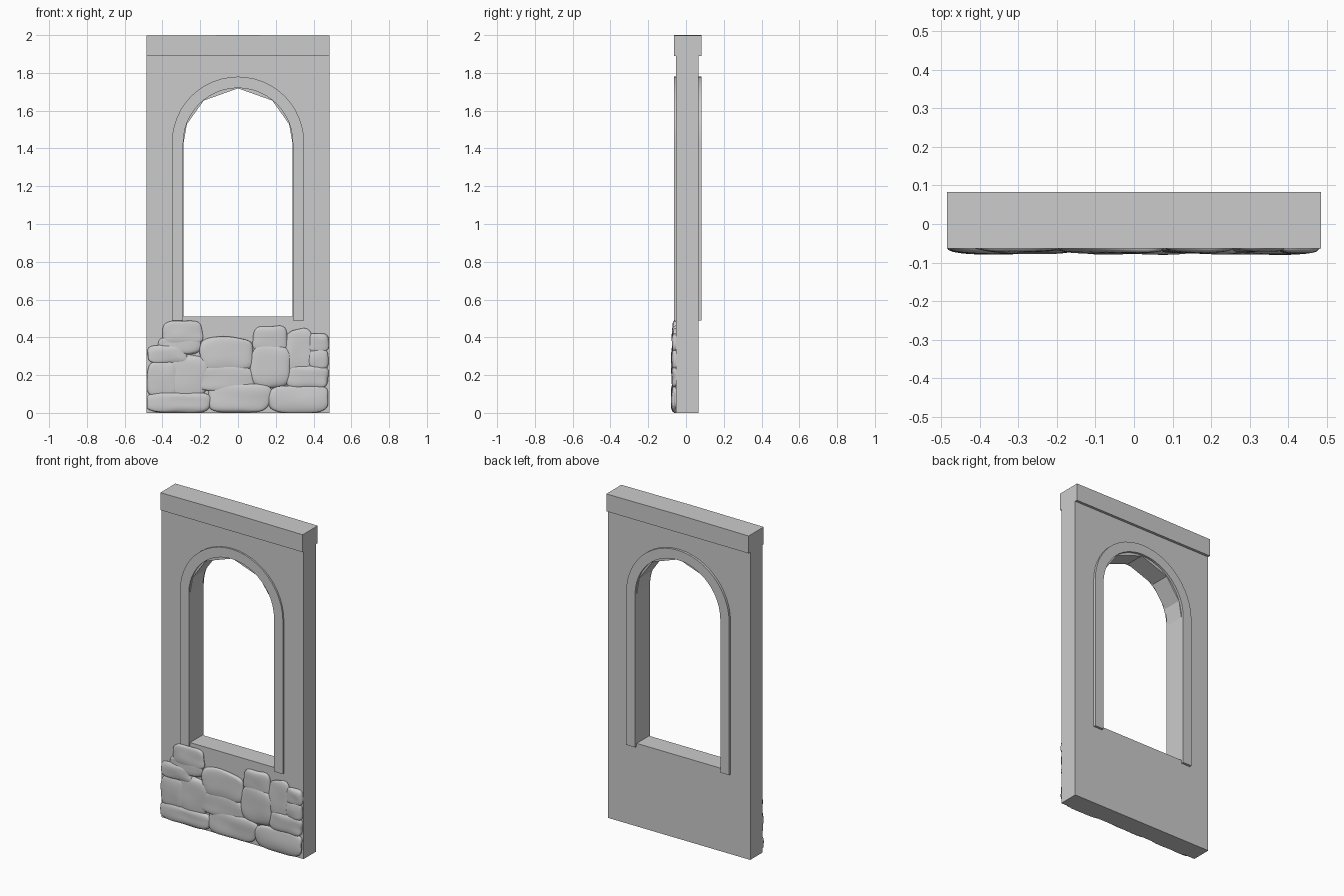
import bpy, bmesh, math, random
from mathutils import Vector, noise

if "Cube" in bpy.data.objects:
    bpy.data.objects.remove(bpy.data.objects["Cube"])

random.seed(4)
HALF_W = 0.484
WALL_FRONT, WALL_BACK = -0.054, 0.067
ARCH_Z = 1.43


def link(name, bm):
    mesh = bpy.data.meshes.new(name)
    bm.to_mesh(mesh)
    bm.free()
    obj = bpy.data.objects.new(name, mesh)
    bpy.context.collection.objects.link(obj)
    return obj


def mirrored_prism(name, half_profile, y0, y1, smooth=False):
    """Extrude the right half of a front profile from y0 to y1 and mirror it."""
    bm = bmesh.new()
    front = [bm.verts.new((x, y0, z)) for x, z in half_profile]
    back = [bm.verts.new((x, y1, z)) for x, z in half_profile]
    bm.faces.new(front)
    bm.faces.new(back[::-1])
    n = len(front)
    for i in range(n):
        j = (i + 1) % n
        if abs(front[i].co.x) + abs(front[j].co.x) > 1e-4:   # no wall on the seam
            bm.faces.new((front[j], front[i], back[i], back[j]))
    bmesh.ops.recalc_face_normals(bm, faces=bm.faces)
    # correct the direction if the open half came out inside-out
    bm.faces.ensure_lookup_table()
    if bm.faces[0].normal.y > 0:
        bmesh.ops.reverse_faces(bm, faces=bm.faces)
    obj = link(name, bm)
    obj.modifiers.new("mirror", 'MIRROR').merge_threshold = 0.0005
    if smooth:
        bpy.ops.object.select_all(action='DESELECT')
        obj.select_set(True)
        bpy.context.view_layer.objects.active = obj
        bpy.ops.object.shade_smooth_by_angle(angle=math.radians(30))
    return obj


def arc(radius, degrees):
    return [(radius * math.cos(math.radians(a)) if a != 90 else 0.0,
             ARCH_Z + radius * math.sin(math.radians(a))) for a in degrees]


# wall panel with a coarse-sided arched opening
opening = arc(0.288, [90, 51, 20, 0])
mirrored_prism("wall", [(0, 0), (HALF_W, 0), (HALF_W, 1.89), (0, 1.89)]
               + opening + [(0.288, 0.51), (0, 0.51)], WALL_FRONT, WALL_BACK)

# top beam
mirrored_prism("top_beam", [(0, 1.89), (HALF_W, 1.89), (HALF_W, 1.997), (0, 2.0)],
               -0.063, 0.083)

# smooth arch trims on both sides
steps = [i * 7.5 for i in range(13)]
trim = ([(0.29, 0.49), (0.35, 0.49)] + arc(0.35, steps)
        + arc(0.29, steps[::-1]))
mirrored_prism("front_trim", trim, -0.064, WALL_FRONT, True)
mirrored_prism("back_trim", trim, WALL_BACK, 0.081, True)

# rubble stones: x min, x max, z min, z max, projection
STONES = [
    (-.40, -.19, .36, .485, .020), (-.48, -.27, .26, .36, .021),
    (-.42, -.20, .31, .41, .018), (-.48, -.32, .09, .28, .023),
    (-.37, -.16, .08, .31, .021), (-.48, -.14, 0, .115, .024),
    (-.20, .08, .22, .40, .022), (-.23, .09, .11, .25, .021),
    (-.16, .17, 0, .16, .025), (.08, .26, .32, .46, .020),
    (.07, .28, .14, .36, .024), (.25, .40, .22, .44, .019),
    (.37, .48, .32, .42, .020), (.37, .48, .23, .34, .022),
    (.25, .48, .13, .25, .023), (.16, .48, 0, .145, .025),
]


def stone(index, x0, x1, z0, z1, depth):
    """Rounded, slightly lumpy block sunk into the wall face."""
    bm = bmesh.new()
    bmesh.ops.create_cube(bm, size=2)
    bmesh.ops.subdivide_edges(bm, edges=bm.edges, cuts=11, use_grid_fill=True)
    seed = Vector((random.random(), random.random(), random.random())) * 20
    for v in bm.verts:
        p = v.co.copy()
        p /= (abs(p.x) ** 3.6 + abs(p.y) ** 3.6 + abs(p.z) ** 3.6) ** (1 / 3.6)
        lump = noise.noise_vector(p * 0.9 + seed)
        p += Vector((lump.x * 0.12, lump.y * 0.2, lump.z * 0.16))
        v.co = ((x0 + x1) / 2 + p.x * (x1 - x0) / 2,
                WALL_FRONT + p.y * depth,
                (z0 + z1) / 2 + p.z * (z1 - z0) / 2)
        v.co.x = max(-0.483, min(0.483, v.co.x))
        v.co.y = max(-0.08, v.co.y)
        v.co.z = max(0, v.co.z)
    # remove the part buried in the wall
    buried = [f for f in bm.faces if all(v.co.y > WALL_FRONT + 0.003 for v in f.verts)]
    bmesh.ops.delete(bm, geom=buried, context='FACES')
    for f in bm.faces:
        f.smooth = True
    link("stone_%02d" % index, bm)


for i, s in enumerate(STONES, 1):
    stone(i, *s)
